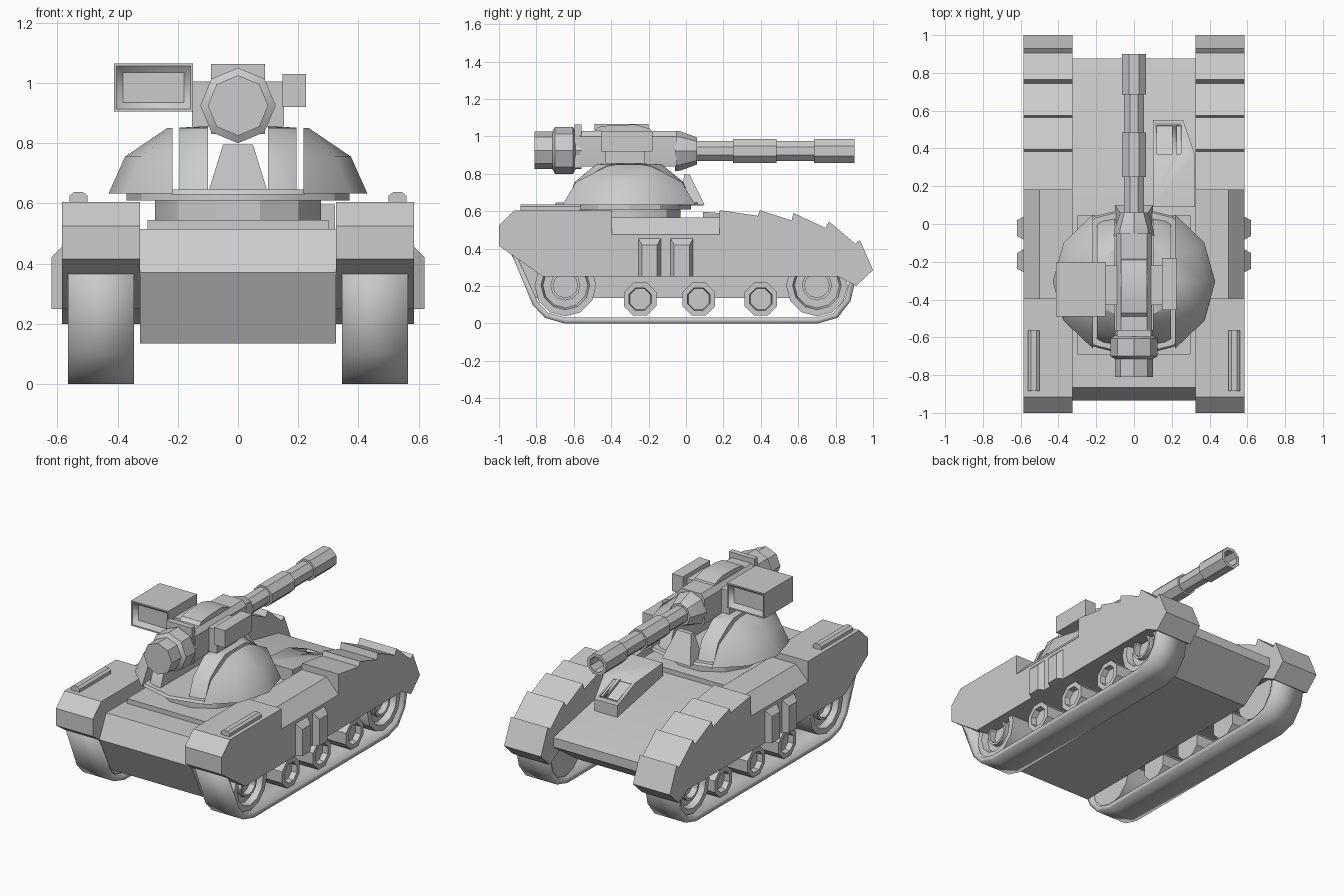
import bpy, bmesh, math

if "Cube" in bpy.data.objects:
    bpy.data.objects.remove(bpy.data.objects["Cube"], do_unlink=True)

grey = bpy.data.materials.new("plain_grey")
grey.use_nodes = True
grey.diffuse_color = (0.6, 0.6, 0.6, 1)
grey.node_tree.nodes["Principled BSDF"].inputs["Base Color"].default_value = (0.6, 0.6, 0.6, 1)


def finish(name, bm, mirror=False, angle=30):
    bmesh.ops.recalc_face_normals(bm, faces=bm.faces[:])
    mesh = bpy.data.meshes.new(name)
    bm.to_mesh(mesh)
    bm.free()
    mesh.materials.append(grey)
    obj = bpy.data.objects.new(name, mesh)
    bpy.context.scene.collection.objects.link(obj)
    bpy.ops.object.select_all(action='DESELECT')
    obj.select_set(True)
    bpy.context.view_layer.objects.active = obj
    bpy.ops.object.shade_smooth_by_angle(angle=math.radians(angle))
    if mirror:
        obj.modifiers.new("mirror", 'MIRROR')
    return obj


def place(axis, u, v, w):
    return {'x': (w, u, v), 'y': (u, w, v), 'z': (u, v, w)}[axis]


def prism(name, pts, axis, a, b, mirror=False, caps=True):
    """Extrude a flat outline along an axis from a to b."""
    bm = bmesh.new()
    ends = [[bm.verts.new(place(axis, u, v, w)) for u, v in pts] for w in (a, b)]
    n = len(pts)
    for i in range(n):
        j = (i + 1) % n
        bm.faces.new((ends[0][i], ends[0][j], ends[1][j], ends[1][i]))
    if caps:
        for ring in ends:
            bm.faces.new(ring)
    return finish(name, bm, mirror)


def box(name, x, y, z, mirror=False):
    return prism(name, [(x[0], y[0]), (x[1], y[0]), (x[1], y[1]), (x[0], y[1])],
                 'z', z[0], z[1], mirror)


def lathe_mesh(profile, axis, centre, sides, squash=1.0, turn=0.0):
    """Spin (radius, height) pairs round an axis."""
    bm = bmesh.new()
    rings = []
    for r, h in profile:
        ring = []
        for k in range(sides if r else 1):
            t = 2 * math.pi * (k + turn) / sides
            ring.append(bm.verts.new(place(axis, centre[0] + r * math.sin(t),
                                           centre[1] + r * squash * math.cos(t), h)))
        rings.append(ring)
    for p, q in zip(rings, rings[1:]):
        for k in range(sides):
            quad = [p[k % len(p)], p[(k + 1) % len(p)], q[(k + 1) % len(q)], q[k % len(q)]]
            bm.faces.new(list(dict.fromkeys(quad)))
    return bm


def lathe(name, profile, axis, centre, sides, mirror=False, angle=30, **kw):
    return finish(name, lathe_mesh(profile, axis, centre, sides, **kw), mirror, angle)


def slice_x(bm, lo, hi):
    """Keep the part between two x planes and close the cuts."""
    for x, d in ((lo, -1), (hi, 1)):
        bmesh.ops.bisect_plane(bm, geom=bm.verts[:] + bm.edges[:] + bm.faces[:],
                               plane_co=(x, 0, 0), plane_no=(d, 0, 0), clear_outer=True)
        bmesh.ops.holes_fill(bm, edges=[e for e in bm.edges if e.is_boundary], sides=0)
    return bm


# Hull
prism("hull", [(-0.865, 0.515), (-0.935, 0.37), (-0.82, 0.135), (0.64, 0.135),
               (0.875, 0.3), (0.875, 0.36), (0.1, 0.515)], 'x', -0.325, 0.325)
box("turret_base_plate", (-0.3, 0.3), (-0.69, 0.045), (0.5, 0.545))

# Fenders with stepped rear plates
prism("fender", [(-1, 0.415), (-1, 0.525), (-0.915, 0.605), (-0.395, 0.605), (-0.395, 0.475),
                 (0.18, 0.475), (0.18, 0.605), (0.385, 0.575), (0.395, 0.605), (0.565, 0.55),
                 (0.575, 0.59), (0.745, 0.51), (0.765, 0.545), (0.905, 0.425), (0.93, 0.445),
                 (1, 0.285), (0.91, 0.2), (0.815, 0.25), (-0.765, 0.25)],
      'x', 0.325, 0.585, True)
prism("fender_shoulder", [(0.325, 0.475), (0.585, 0.475), (0.5, 0.565), (0.325, 0.565)],
      'y', -0.395, 0.18, True)
prism("fender_top_bar", [(0.5, 0.6), (0.56, 0.6), (0.56, 0.625), (0.545, 0.637),
                         (0.515, 0.637), (0.5, 0.625)], 'y', -0.885, -0.565, True)

# Side pods, narrowing outward
for i, y in enumerate((-0.195, -0.022)):
    pod = box("side_pod_%d" % i, (0.58, 0.62), (y - 0.063, y + 0.063), (0.25, 0.46), True)
    for v in pod.data.vertices:
        if v.co.x > 0.6:
            v.co.y = y + (v.co.y - y) * 0.65
            v.co.z = min(v.co.z, 0.42)

# Tracks and wheels
track = prism("track", [(-0.93, 0.365), (-0.82, 0.1), (-0.755, 0.03), (-0.65, 0), (0.705, 0),
                        (0.81, 0.03), (0.88, 0.12), (0.912, 0.26), (0.84, 0.39), (-0.86, 0.4)],
              'x', 0.345, 0.565, True, caps=False)
band = track.modifiers.new("thickness", 'SOLIDIFY')
band.thickness = 0.032
band.offset = -1
for name, y in (("front", -0.645), ("rear", 0.7)):
    lathe(name + "_drive_wheel", [(0, 0.36), (0.165, 0.36), (0.165, 0.54), (0.13, 0.54),
                                  (0.12, 0.5), (0.08, 0.5), (0.08, 0.53), (0.065, 0.53),
                                  (0.065, 0.49), (0, 0.49)], 'x', (y, 0.203), 12, True)
for i, y in enumerate((-0.245, 0.068, 0.4)):
    lathe("road_wheel_%d" % i, [(0, 0.36), (0.095, 0.36), (0.095, 0.545), (0.065, 0.545),
                                (0.06, 0.51), (0, 0.51)], 'x', (y, 0.13), 8, True, turn=0.5)

# Engine hatch with two sunken slots
hatch = prism("engine_hatch", [(0.09, 0.4), (0.09, 0.597), (0.37, 0.575), (0.55, 0.5), (0.55, 0.4)],
              'x', 0.1, 0.322)
for v in hatch.data.vertices:
    if v.co.y > 0.5 and v.co.x > 0.3:
        v.co.x = 0.26
for x in ((0.12, 0.205), (0.225, 0.25)):
    slot = prism("slot_cutter", [(0.37, 0.56), (0.52, 0.495), (0.52, 0.7), (0.37, 0.7)], 'x', *x)
    cut = hatch.modifiers.new("slot", 'BOOLEAN')
    cut.operation = 'DIFFERENCE'
    cut.object = slot
    bpy.context.view_layer.objects.active = hatch
    bpy.ops.object.modifier_apply(modifier=cut.name)
    bpy.data.objects.remove(slot, do_unlink=True)

# Turret: ring, disc, split dome
mid = (0, -0.305)
lathe("turret_ring", [(0, 0.53), (0.285, 0.53), (0.285, 0.615), (0, 0.615)], 'z', mid, 12, turn=0.5)
lathe("turret_disc", [(0, 0.61), (0.37, 0.61), (0.37, 0.636), (0, 0.636)], 'z', mid, 12, squash=0.9)
floor = lathe_mesh([(0, 0.63), (0.42, 0.63), (0.41, 0.646), (0, 0.646)], 'z', mid, 12, squash=0.95)
finish("turret_floor", slice_x(floor, -0.22, 0.22))
dome = [(0, 0.632), (0.43, 0.632), (0.375, 0.755), (0.235, 0.85), (0, 0.86)]
cheek = lathe_mesh(dome, 'z', mid, 12, squash=0.96)
finish("turret_cheek", slice_x(cheek, 0.217, 0.6), True, 35)
support = lathe_mesh(dome, 'z', mid, 16, squash=0.82)
finish("gun_support", slice_x(support, 0.1, 0.195), True, 35)
nub = prism("rear_wedge", [(-0.1, 0.632), (0.1, 0.632), (0.05, 0.795), (-0.05, 0.795)],
            'y', -0.03, 0.1)
for v in nub.data.vertices:
    if v.co.z > 0.7:
        v.co.y = -0.01 if v.co.y < 0 else 0.02

# Gun housing
prism("gun_housing", [(-0.09, 0.84), (0.09, 0.84), (0.095, 0.87), (0.095, 1.0),
                      (0.07, 1.03), (-0.07, 1.03), (-0.095, 1.0), (-0.095, 0.87)],
      'y', -0.57, -0.05)
prism("housing_hump", [(-0.5, 1.02), (-0.47, 1.05), (-0.4, 1.06), (-0.27, 1.063),
                       (-0.19, 1.04), (-0.18, 1.02)], 'x', -0.07, 0.07)
box("housing_front_plate", (-0.09, 0.09), (-0.595, -0.56), (0.83, 1.063))
box("gun_trunnion", (-0.152, 0.152), (-0.43, -0.22), (0.855, 1.005))

# Breech, mantlet and stepped barrel
lathe("breech", [(0, -0.81), (0.1, -0.81), (0.1, -0.715), (0.125, -0.7),
                 (0.125, -0.605), (0.1, -0.59), (0.1, -0.56), (0, -0.56)], 'y', (0, 0.925), 8)
lathe("mantlet", [(0, -0.06), (0.108, -0.06), (0.105, -0.03), (0.072, 0.06), (0, 0.06)],
      'y', (0, 0.922), 8)
lathe("barrel", [(0, 0.05), (0.057, 0.05), (0.057, 0.25), (0.069, 0.25), (0.069, 0.485),
                 (0.057, 0.485), (0.057, 0.685), (0.07, 0.685), (0.07, 0.9), (0.05, 0.9),
                 (0.05, 0.8), (0, 0.8)], 'y', (0, 0.922), 8, turn=0.5)

# Sensor box with sunken ends, and the smaller sight on the other side
sensor = box("sensor_box", (-0.412, -0.15), (-0.49, -0.2), (0.905, 1.065))
bm = bmesh.new()
bm.from_mesh(sensor.data)
ends = [f for f in bm.faces if abs(f.normal.y) > 0.9]
for thick, depth in ((0.012, 0), (0.03, -0.03)):
    bmesh.ops.inset_individual(bm, faces=ends, thickness=thick, depth=depth)
bm.to_mesh(sensor.data)
bm.free()
box("side_sight", (0.148, 0.226), (-0.455, -0.18), (0.92, 1.03))
